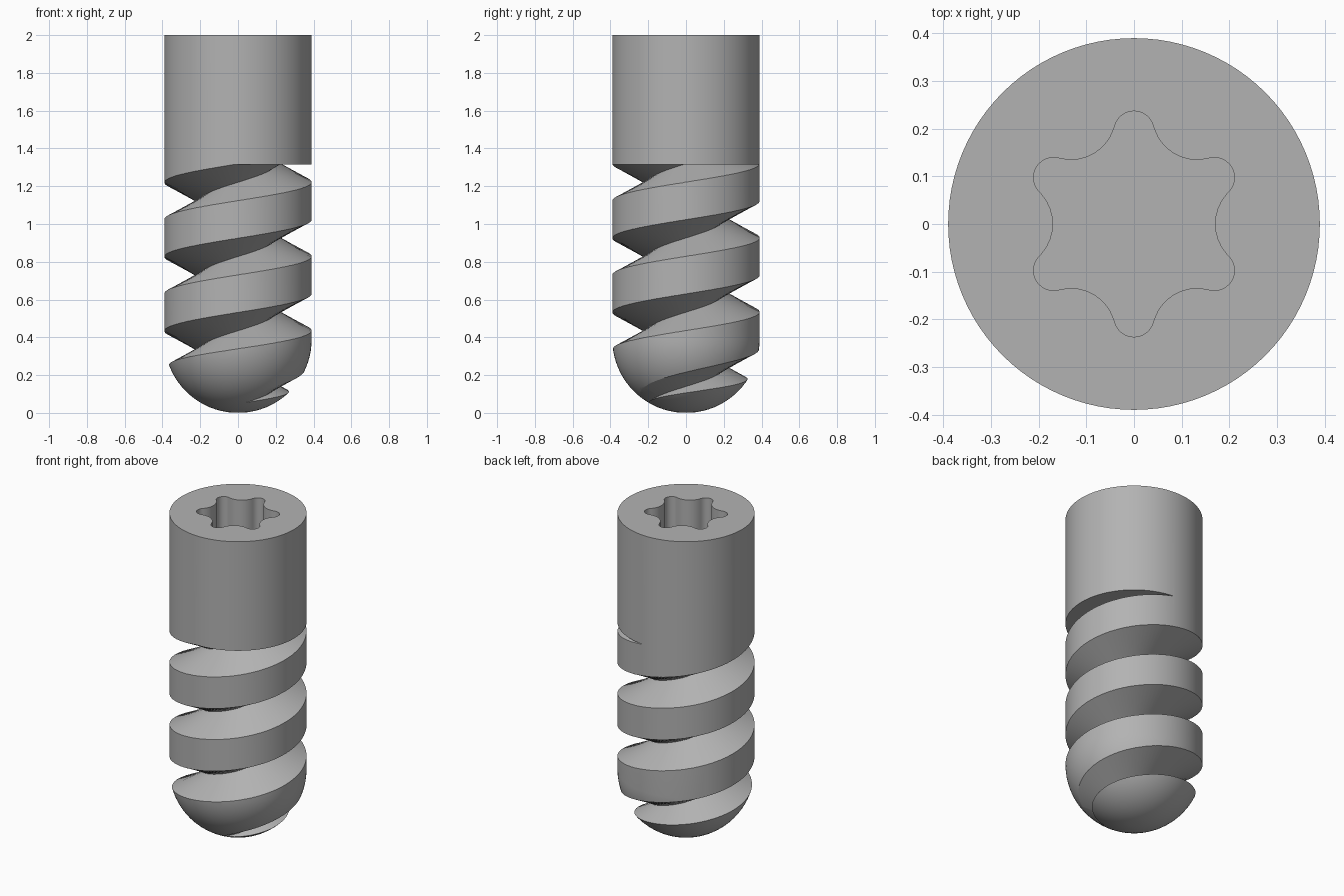
import bpy, bmesh
from math import sin, cos, pi, radians, tau

if "Cube" in bpy.data.objects:
    bpy.data.objects.remove(bpy.data.objects["Cube"], do_unlink=True)

RADIUS, HEIGHT = 0.39, 2.0
PITCH, ROOT, THREAD_TOP = 0.393, 0.2, 1.315
SIDES = 96

steel = bpy.data.materials.new("grey_steel")
steel.use_nodes = True
steel.diffuse_color = (0.45, 0.45, 0.45, 1)
steel.node_tree.nodes["Principled BSDF"].inputs["Base Color"].default_value = (0.45, 0.45, 0.45, 1)


def make_object(name, bm):
    bmesh.ops.recalc_face_normals(bm, faces=bm.faces)
    mesh = bpy.data.meshes.new(name)
    bm.to_mesh(mesh)
    bm.free()
    mesh.materials.append(steel)
    obj = bpy.data.objects.new(name, mesh)
    bpy.context.collection.objects.link(obj)
    return obj


def skin(bm, rings, closed=True):
    """Join successive rings of vertices with quads and cap both ends."""
    for a, b in zip(rings, rings[1:]):
        n = len(a)
        for i in range(n):
            j = (i + 1) % n
            bm.faces.new((a[i], a[j], b[j], b[i]))
    bm.faces.new(rings[0])
    bm.faces.new(rings[-1])


# Shaft: straight cylinder on a hemispherical tip
bm = bmesh.new()
dome = [radians(90 * k / 20) for k in range(1, 21)]
profile = [(RADIUS * sin(a), RADIUS - RADIUS * cos(a)) for a in dome] + [(RADIUS, HEIGHT)]
skin(bm, [[bm.verts.new((r * cos(tau * i / SIDES), r * sin(tau * i / SIDES), z))
           for i in range(SIDES)] for r, z in profile])
screw = make_object("screw_body", bm)

# Helical V groove, cut off flat below the head
bm = bmesh.new()
outer, half = 0.5, 0.154
rings = []
for k in range(-SIDES // 2, int(3.6 * SIDES)):
    a = tau * (k + 0.5) / SIDES
    mid = 0.14 + PITCH * a / tau
    section = [(ROOT, mid), (outer, mid + half), (outer, mid - half)]
    rings.append([bm.verts.new((r * cos(a), r * sin(a), z)) for r, z in section])
skin(bm, rings)
bmesh.ops.bisect_plane(bm, geom=bm.verts[:] + bm.edges[:] + bm.faces[:],
                       plane_co=(0, 0, THREAD_TOP), plane_no=(0, 0, 1), clear_outer=True)
bmesh.ops.holes_fill(bm, edges=[e for e in bm.edges if e.is_boundary], sides=0)
groove = make_object("groove_cutter", bm)

# Six-lobed drive socket from tangent tip and valley arcs
bm = bmesh.new()
outline = []


def arc(centre_r, axis, radius, start, end, steps):
    for s in range(steps + 1):
        a = axis + radians(start + (end - start) * s / steps)
        outline.append((centre_r * cos(axis) + radius * cos(a),
                        centre_r * sin(axis) + radius * sin(a)))


for lobe in range(6):
    axis = radians(30 + 60 * lobe)
    arc(0.195, axis, 0.042, -75.6, 75.6, 12)
    arc(0.2645, axis + pi / 6, 0.0945, 221, 139, 8)
skin(bm, [[bm.verts.new((x, y, z)) for x, y in outline] for z in (1.6, 2.1)])
socket = make_object("socket_cutter", bm)

# Cut the groove and the socket out of the shaft
bpy.ops.object.select_all(action="DESELECT")
bpy.context.view_layer.objects.active = screw
screw.select_set(True)
for cutter in (groove, socket):
    cutter.hide_render = True
    mod = screw.modifiers.new(cutter.name, "BOOLEAN")
    mod.operation, mod.solver, mod.object = "DIFFERENCE", "EXACT", cutter
    bpy.ops.object.modifier_apply(modifier=mod.name)
    bpy.data.objects.remove(cutter, do_unlink=True)
bpy.ops.object.shade_smooth_by_angle(angle=radians(25))
